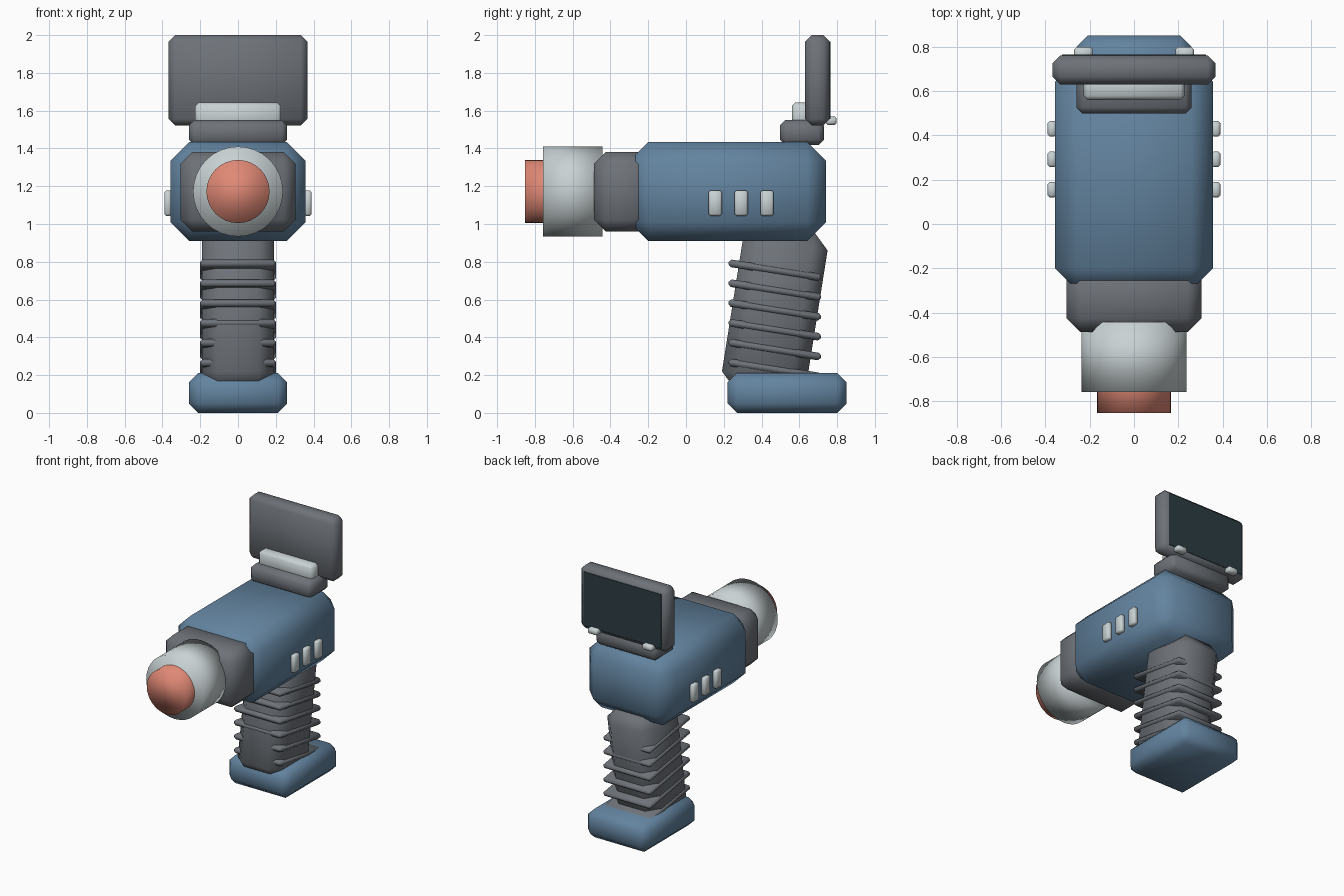
import bpy
import bmesh
import math
from mathutils import Matrix, Vector

cube = bpy.data.objects.get("Cube")
if cube:
    bpy.data.objects.remove(cube, do_unlink=True)


def material(name, rgb):
    mat = bpy.data.materials.new(name)
    mat.use_nodes = True
    mat.diffuse_color = (*rgb, 1)
    mat.node_tree.nodes["Principled BSDF"].inputs["Base Color"].default_value = (*rgb, 1)
    return mat


BLUE = material("steel_blue", (0.125, 0.23, 0.35))
GREY = material("dark_grey", (0.155, 0.17, 0.19))
LIGHT = material("light_grey", (0.58, 0.64, 0.65))
CORAL = material("coral", (0.75, 0.25, 0.18))
GLASS = material("screen_glass", (0.025, 0.045, 0.058))


def finish(name, bm, mat, smooth=True):
    mesh = bpy.data.meshes.new(name)
    bmesh.ops.recalc_face_normals(bm, faces=bm.faces)
    for face in bm.faces:
        face.smooth = smooth
    bm.to_mesh(mesh)
    bm.free()
    mesh.materials.append(mat)
    obj = bpy.data.objects.new(name, mesh)
    bpy.context.collection.objects.link(obj)
    return obj


def box(name, mat, x, y, z, chamfer=0, tilt=0):
    """Chamfered box from (min, max) ranges, tilted about x through its centre."""
    ranges = (x, y, z)
    centre = Vector([(lo + hi) / 2 for lo, hi in ranges])
    size = Vector([hi - lo for lo, hi in ranges])
    bm = bmesh.new()
    bmesh.ops.create_cube(bm, size=1)
    bmesh.ops.scale(bm, vec=size, verts=bm.verts)
    if chamfer:
        bmesh.ops.bevel(bm, geom=bm.edges[:], offset=chamfer, segments=1,
                        profile=0.5, affect='EDGES', clamp_overlap=True)
    obj = finish(name, bm, mat, smooth=chamfer > 0)
    obj.location = centre
    obj.rotation_euler.x = tilt
    return obj


def cylinder(name, mat, radius, start, end, axis, centre):
    """Cylinder along x or y, with its middle placed at centre."""
    bm = bmesh.new()
    turn = Matrix.Rotation(math.pi / 2, 4, 'X' if axis == 'Y' else 'Y')
    bmesh.ops.create_cone(bm, cap_ends=True, segments=32, radius1=radius,
                          radius2=radius, depth=end - start, matrix=turn)
    obj = finish(name, bm, mat)
    obj.location = centre
    return obj


# Main body, front collar and foot
box("body", BLUE, (-0.357, 0.357), (-0.30, 0.742), (0.91, 1.434), 0.1)
box("collar", GREY, (-0.305, 0.305), (-0.487, -0.17), (0.96, 1.38), 0.062)
box("foot", BLUE, (-0.26, 0.26), (0.22, 0.85), (0, 0.212), 0.05)

# Barrel and its coloured tip
for name, mat, radius, start, end in (("barrel", LIGHT, 0.238, -0.758, -0.442),
                                      ("barrel_tip", CORAL, 0.167, -0.853, -0.60)):
    cylinder(name, mat, radius, start, end, 'Y', (0, (start + end) / 2, 1.172))

# Leaning grip with a stack of ribs
LEAN = math.radians(-9)
box("grip", GREY, (-0.19, 0.19), (0.244, 0.696), (0.10, 0.98), 0.08, LEAN)
for i in range(6):
    z = 0.755 - 0.105 * i
    box(f"grip_rib_{i + 1}", GREY, (-0.2, 0.2), (0.222, 0.718),
        (z - 0.02, z + 0.02), 0.014, LEAN)

# Three buttons on each side
for side, sign in (("left", 1), ("right", -1)):
    for i in range(3):
        y = 0.155 + 0.137 * i
        x = sorted((sign * 0.35, sign * 0.39))
        box(f"{side}_button_{i + 1}", LIGHT, x, (y - 0.035, y + 0.035),
            (1.043, 1.178), 0.01)

# Display on its mount
box("display_mount", GREY, (-0.26, 0.26), (0.498, 0.73), (1.418, 1.55), 0.028)
box("display_bracket", LIGHT, (-0.228, 0.228), (0.56, 0.68), (1.50, 1.642), 0.018)
box("display_housing", GREY, (-0.367, 0.367), (0.63, 0.76), (1.522, 2.0), 0.034)
box("display_screen", GLASS, (-0.325, 0.325), (0.756, 0.764), (1.557, 1.965))

# Hinge pins at the foot of the display
for side, sign in (("left", 1), ("right", -1)):
    x = sorted((sign * 0.187, sign * 0.27))
    box(f"{side}_hinge_pin", LIGHT, x, (0.74, 0.798), (1.525, 1.568), 0.01)
